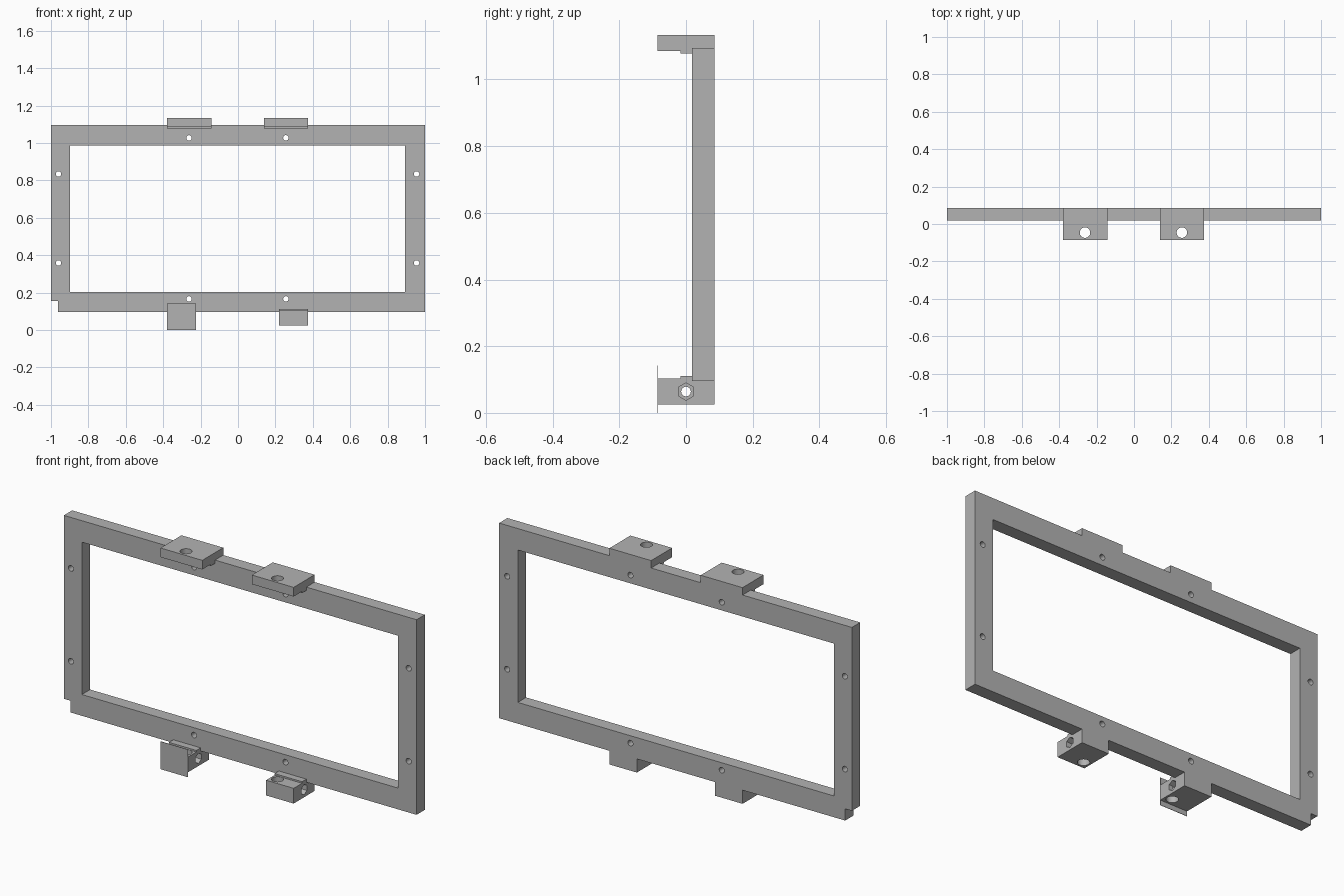
import bpy, bmesh, math

if "Cube" in bpy.data.objects:
    bpy.data.objects.remove(bpy.data.objects["Cube"], do_unlink=True)

grey = bpy.data.materials.new("plain grey")
grey.use_nodes = True
GREY = (0.45, 0.45, 0.45, 1)
grey.diffuse_color = GREY
grey.node_tree.nodes["Principled BSDF"].inputs["Base Color"].default_value = GREY


def prism(name, profile, axis, lo, hi):
    """Extrude a closed 2D profile along an axis (0 = x, 1 = y, 2 = z)."""
    def place(p, d):
        co = list(p)
        co.insert(axis, d)
        return co
    bm = bmesh.new()
    face = bm.faces.new([bm.verts.new(place(p, lo)) for p in profile])
    extruded = bmesh.ops.extrude_face_region(bm, geom=[face])["geom"]
    for v in extruded:
        if isinstance(v, bmesh.types.BMVert):
            v.co[axis] = hi
    bmesh.ops.recalc_face_normals(bm, faces=bm.faces)
    mesh = bpy.data.meshes.new(name)
    bm.to_mesh(mesh)
    bm.free()
    mesh.materials.append(grey)
    ob = bpy.data.objects.new(name, mesh)
    bpy.context.collection.objects.link(ob)
    return ob


def ring(u, v, radius, sides=32):
    """Regular polygon with a corner pointing along the second coordinate."""
    return [(u + radius * math.sin(math.tau * i / sides),
             v + radius * math.cos(math.tau * i / sides)) for i in range(sides)]


def rect(u0, u1, v0, v1):
    return [(u0, v0), (u1, v0), (u1, v1), (u0, v1)]


def cut(target, *cutter_args):
    """Subtract one prism from the target and discard the cutter."""
    cutter = prism("cutter", *cutter_args)
    cutter.hide_render = True
    mod = target.modifiers.new("cut", "BOOLEAN")
    mod.operation = "DIFFERENCE"
    mod.solver = "EXACT"
    mod.object = cutter
    bpy.context.view_layer.objects.active = target
    bpy.ops.object.modifier_apply(modifier=mod.name)
    bpy.data.objects.remove(cutter, do_unlink=True)


FRONT, BACK, FACE = -0.085, 0.085, 0.018   # FACE is the front of the frame
BOTTOM, TOP = 0.095, 1.095
BOLTS = (-0.262, 0.256)

# Rectangular frame with a notched lower corner
frame = prism("frame", [(-0.962, BOTTOM), (1, BOTTOM), (1, TOP), (-1, TOP),
                        (-1, 0.155), (-0.962, 0.155)], 1, FACE, BACK)
cut(frame, rect(-0.898, 0.894, 0.204, 0.985), 1, -0.2, 0.2)

# Screw holes around the frame
screws = [(x, z) for x in BOLTS for z in (0.166, 1.027)]
screws += [(x, z) for x in (-0.96, 0.955) for z in (0.358, 0.834)]
for x, z in screws:
    cut(frame, ring(x, z, 0.0145, 24), 1, -0.2, 0.2)

# Upper clamp tabs hooked over the frame
tab_profile = [(FRONT, 1.133), (BACK, 1.133), (BACK, TOP), (FACE, TOP),
               (FACE, 1.078), (-0.017, 1.078), (-0.017, 1.086), (FRONT, 1.086)]
for side, x, lo, hi in (("right", BOLTS[0], -0.38, -0.143),
                        ("left", BOLTS[1], 0.138, 0.375)):
    tab = prism(side + "_upper_tab", tab_profile, 0, lo, hi)
    cut(tab, ring(x, -0.046, 0.028), 2, 1, 1.3)

# Lower clamp blocks with a ridge, a vertical bolt hole and a hex nut pocket
block_profile = [(FRONT, 0.025), (BACK, 0.025), (BACK, BOTTOM), (FACE, BOTTOM),
                 (FACE, 0.111), (-0.017, 0.111), (-0.017, 0.103), (FRONT, 0.103)]
for side, x, lo, hi in (("right", BOLTS[0], -0.38, -0.224),
                        ("left", BOLTS[1], 0.219, 0.375)):
    block = prism(side + "_lower_block", block_profile, 0, lo, hi)
    cut(block, ring(x, -0.046, 0.028), 2, -0.1, 0.3)
    cut(block, ring(0, 0.064, 0.0145, 24), 0, lo - 0.1, hi + 0.1)
    cut(block, ring(0, 0.064, 0.026, 6), 0, hi - 0.05, hi + 0.1)

# Thin plate on the front of the right lower block
prism("front_plate", rect(-0.38, -0.224, 0, 0.142), 1, FRONT - 0.001, FRONT + 0.001)

# Smooth the round holes, keep the edges sharp
for ob in bpy.context.collection.objects:
    if ob.type == "MESH" and grey.name in ob.data.materials:
        bpy.ops.object.select_all(action="DESELECT")
        ob.select_set(True)
        bpy.context.view_layer.objects.active = ob
        bpy.ops.object.shade_smooth_by_angle(angle=math.radians(30))
